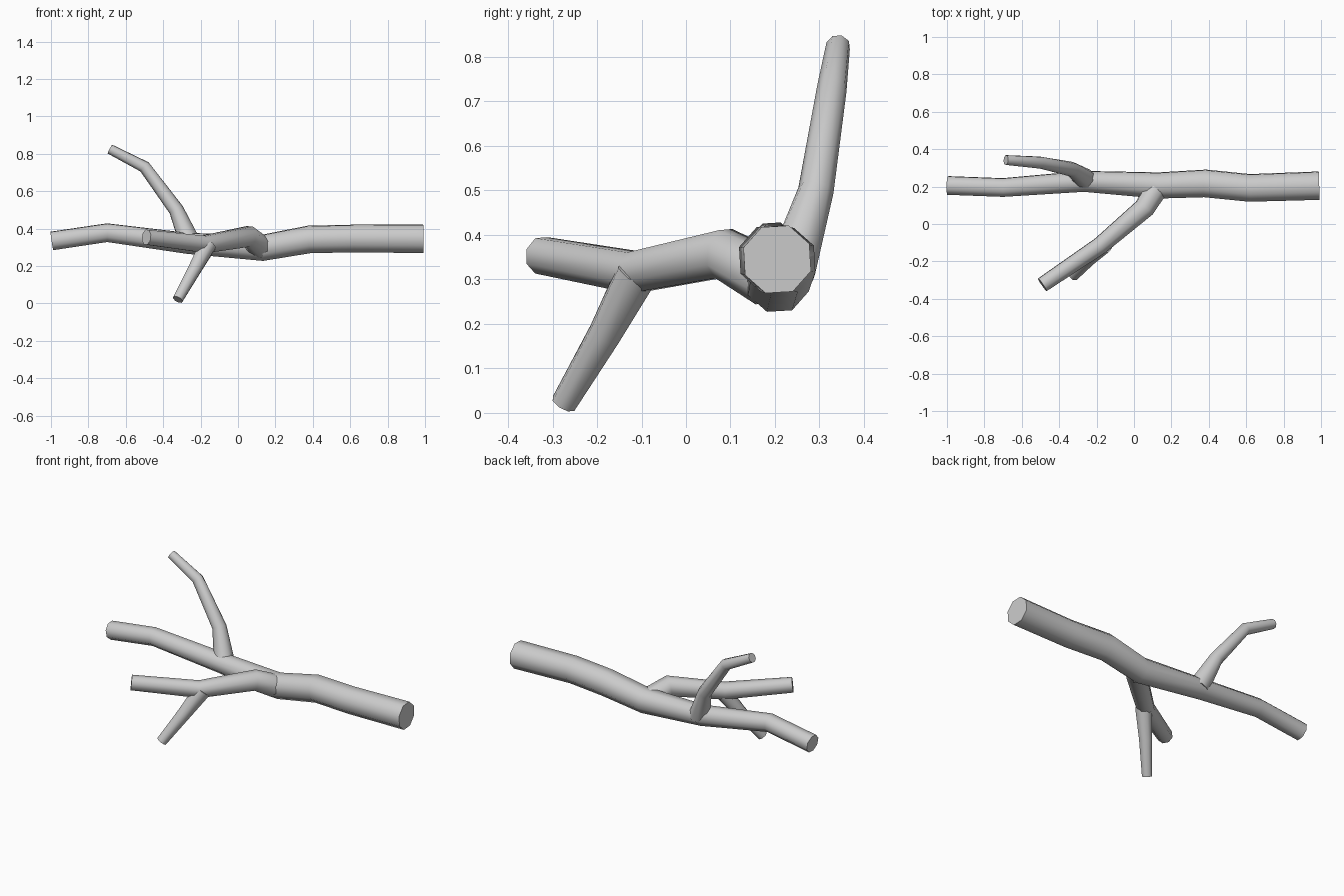
import bpy, bmesh, math
from mathutils import Vector

if "Cube" in bpy.data.objects:
    bpy.data.objects.remove(bpy.data.objects["Cube"])

SIDES = 8


def limb(name, path):
    """Tapered eight-sided tube along points (x, y, z, radius), capped at both ends."""
    pts = [Vector(p[:3]) for p in path]
    bm = bmesh.new()
    rings = []
    for i, p in enumerate(pts):
        before = (p - pts[i - 1]).normalized() if i else Vector()
        after = (pts[i + 1] - p).normalized() if i < len(pts) - 1 else Vector()
        t = (before + after).normalized()
        u = t.cross(Vector((0, 0, 1))).normalized()
        v = u.cross(t)
        r = path[i][3] / math.cos(math.pi / SIDES) ** 0.7
        ring = []
        for k in range(SIDES):
            a = (k + 0.5) * math.tau / SIDES + 0.06
            ring.append(bm.verts.new(p + (u * math.cos(a) + v * math.sin(a)) * r))
        rings.append(ring)
    for a, b in zip(rings, rings[1:]):
        for k in range(SIDES):
            j = (k + 1) % SIDES
            bm.faces.new((a[k], a[j], b[j], b[k]))
    bm.faces.new(rings[0])
    bm.faces.new(rings[-1])
    bmesh.ops.recalc_face_normals(bm, faces=bm.faces)
    mesh = bpy.data.meshes.new(name)
    bm.to_mesh(mesh)
    bm.free()
    ob = bpy.data.objects.new(name, mesh)
    bpy.context.collection.objects.link(ob)
    bpy.ops.object.select_all(action='DESELECT')
    ob.select_set(True)
    bpy.context.view_layer.objects.active = ob
    bpy.ops.object.shade_smooth_by_angle(angle=math.radians(50))
    return ob


# Main bough, thick end on the right
limb("main_bough", [
    (0.99, 0.205, 0.345, 0.076), (0.62, 0.193, 0.347, 0.074),
    (0.38, 0.217, 0.342, 0.074), (0.13, 0.206, 0.297, 0.070),
    (-0.27, 0.228, 0.321, 0.056), (-0.70, 0.195, 0.378, 0.050),
    (-0.995, 0.206, 0.334, 0.050)])

# Side branch reaching to the front left
limb("front_branch", [
    (0.12, 0.19, 0.30, 0.062), (0.055, 0.085, 0.358, 0.056),
    (-0.18, -0.115, 0.316, 0.047), (-0.49, -0.325, 0.354, 0.041)])

# Twig hanging from the front branch down to the ground
limb("lower_twig", [
    (-0.16, -0.11, 0.315, 0.046), (-0.235, -0.183, 0.177, 0.036),
    (-0.322, -0.275, 0.021, 0.028)])

# Twig rising from the main bough
limb("upper_twig", [
    (-0.255, 0.235, 0.32, 0.056), (-0.33, 0.292, 0.50, 0.038),
    (-0.50, 0.328, 0.73, 0.032), (-0.685, 0.342, 0.825, 0.026)])
